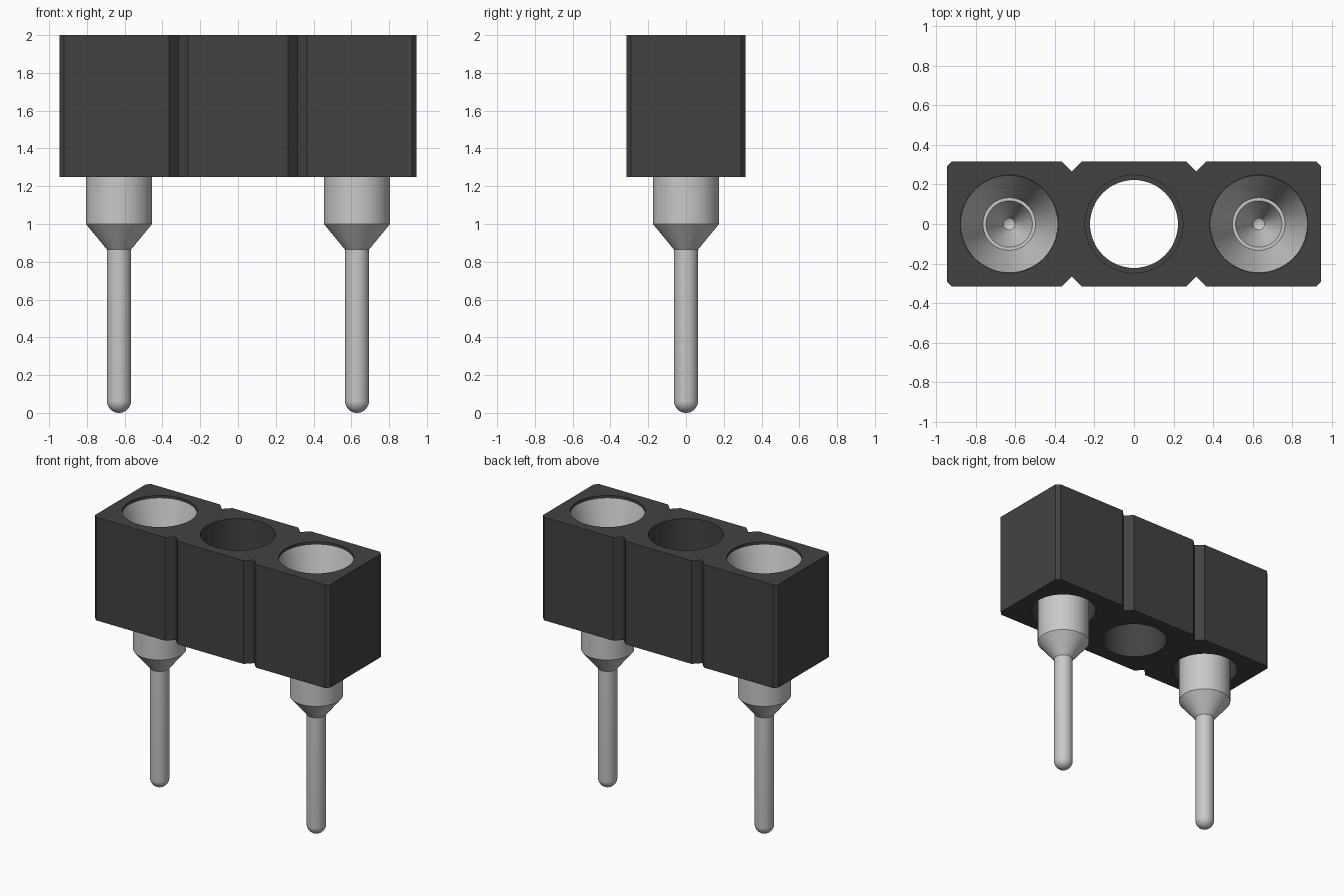
import bpy, bmesh, math

cube = bpy.data.objects.get("Cube")
if cube:
    bpy.data.objects.remove(cube, do_unlink=True)

PITCH = 0.63           # spacing of the three holes
BOTTOM, TOP = 1.25, 2.0
STEP = 1.6             # height of the ledge inside each hole


def material(name, value):
    m = bpy.data.materials.new(name)
    m.use_nodes = True
    colour = (value, value, value, 1)
    m.diffuse_color = colour
    m.node_tree.nodes["Principled BSDF"].inputs["Base Color"].default_value = colour
    return m


def make_object(name, bm, mat):
    bmesh.ops.recalc_face_normals(bm, faces=bm.faces)
    mesh = bpy.data.meshes.new(name)
    bm.to_mesh(mesh)
    bm.free()
    mesh.materials.append(mat)
    ob = bpy.data.objects.new(name, mesh)
    bpy.context.collection.objects.link(ob)
    return ob


def activate(ob):
    bpy.ops.object.select_all(action='DESELECT')
    ob.select_set(True)
    bpy.context.view_layer.objects.active = ob


def lathe(name, profile, x, mat, steps=64):
    """Spin (radius, z) points round the vertical axis."""
    bm = bmesh.new()
    verts = [bm.verts.new((r, 0, z)) for r, z in profile]
    edges = [bm.edges.new(pair) for pair in zip(verts, verts[1:])]
    bmesh.ops.spin(bm, geom=verts + edges, cent=(0, 0, 0), axis=(0, 0, 1),
                   angle=2 * math.pi, steps=steps)
    bmesh.ops.remove_doubles(bm, verts=bm.verts, dist=1e-4)
    ob = make_object(name, bm, mat)
    ob.location.x = x
    return ob


black = material("black plastic", 0.055)
metal = material("light grey metal", 0.58)

# Housing: chamfered block with V grooves between the cells
HX, HY, CH, G = 0.945, 0.315, 0.025, 0.05
half = [(HX, HY - CH), (HX - CH, HY)]
for gx in (PITCH / 2, -PITCH / 2):
    half += [(gx + G, HY), (gx, HY - G), (gx - G, HY)]
half += [(-HX + CH, HY), (-HX, HY - CH)]
outline = half + [(-x, -y) for x, y in half]
bm = bmesh.new()
base = bm.faces.new([bm.verts.new((x, y, BOTTOM)) for x, y in outline])
top = bmesh.ops.extrude_face_region(bm, geom=[base])["geom"]
bmesh.ops.translate(bm, vec=(0, 0, TOP - BOTTOM),
                    verts=[v for v in top if isinstance(v, bmesh.types.BMVert)])
housing = make_object("housing", bm, black)

# Stepped holes through the housing
hole = [(0, BOTTOM - 0.1), (0.222, BOTTOM - 0.1), (0.222, STEP),
        (0.247, STEP), (0.247, TOP + 0.1), (0, TOP + 0.1)]
for i in (-1, 0, 1):
    cutter = lathe("hole_cutter", hole, i * PITCH, black)
    cutter.hide_render = True
    activate(housing)
    mod = housing.modifiers.new("hole", 'BOOLEAN')
    mod.operation, mod.solver, mod.object = 'DIFFERENCE', 'EXACT', cutter
    bpy.ops.object.modifier_apply(modifier=mod.name)
    bpy.data.objects.remove(cutter, do_unlink=True)
bpy.ops.object.shade_smooth_by_angle(angle=math.radians(25))

# Contact pins: round tip, shaft, shoulder, barrel, flange and funnel cup
R = 0.064
tip = [(R * math.sin(a), R - R * math.cos(a))
       for a in (math.radians(d) for d in range(0, 91, 10))]
pin = tip + [(R, 0.865), (0.175, 1.0), (0.175, STEP), (0.246, STEP),
             (0.246, 1.98), (0.133, 1.6), (0.117, 1.6),
             (0.03, 1.38), (0, 1.36)]
for side, x in (("left", PITCH), ("right", -PITCH)):
    activate(lathe(side + "_pin", pin, x, metal))
    bpy.ops.object.shade_smooth_by_angle(angle=math.radians(25))
